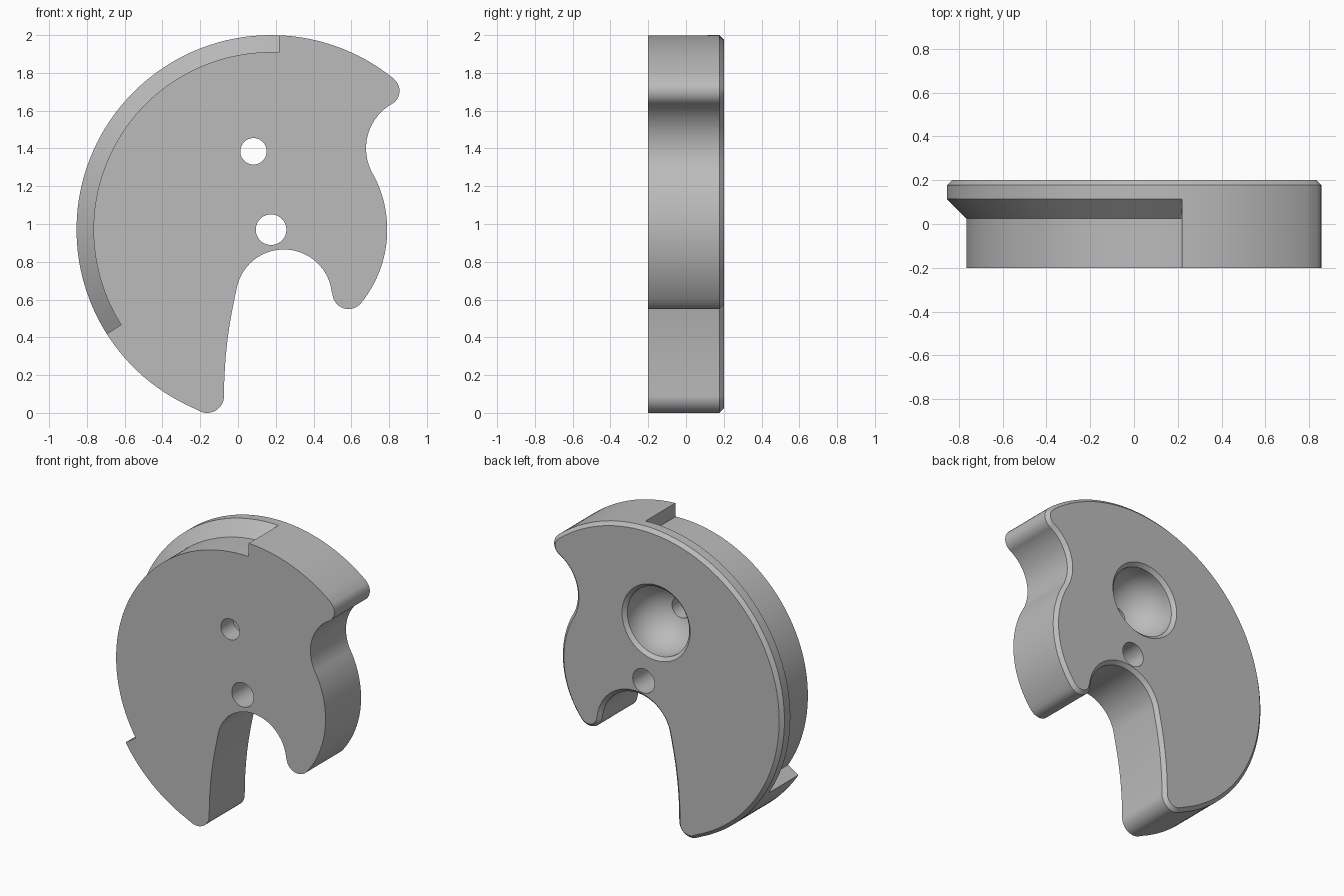
import bpy, bmesh
from math import cos, sin, radians, pi

if "Cube" in bpy.data.objects:
    bpy.data.objects.remove(bpy.data.objects["Cube"])

FRONT, BACK, CHAMFER = -0.2, 0.2, 0.023
PIVOT = (0.175, 0.97)

grey = bpy.data.materials.new("plain grey")
grey.use_nodes = True
grey.diffuse_color = (0.5, 0.5, 0.5, 1)
grey.node_tree.nodes["Principled BSDF"].inputs["Base Color"].default_value = (0.5, 0.5, 0.5, 1)


def finish(bm, name):
    bmesh.ops.remove_doubles(bm, verts=bm.verts, dist=1e-5)
    bmesh.ops.recalc_face_normals(bm, faces=bm.faces)
    mesh = bpy.data.meshes.new(name)
    bm.to_mesh(mesh)
    bm.free()
    mesh.materials.append(grey)
    ob = bpy.data.objects.new(name, mesh)
    bpy.context.collection.objects.link(ob)
    return ob


def skin(bm, rings, closed):
    """Join neighbouring rings of vertices with quads."""
    for a, b in zip(rings, rings[1:]):
        n = len(a)
        for i in range(n if closed else n - 1):
            j = (i + 1) % n
            bm.faces.new((a[i], a[j], b[j], b[i]))


# Outline of the cam: tangent arcs (centre, radius, start, end, bulge sign)
ARCS = [
    (PIVOT, 1.03, 50.8, 248.9, 1),             # large rim
    ((-0.164, 0.09), 0.09, 248.9, 360, 1),     # lower tip
    ((2.331, 0.09), 2.405, 180, 166, -1),      # long side of the notch
    ((0.243, 0.61), 0.255, 166, 4.2, -1),      # top of the notch
    ((0.585, 0.635), 0.085, 184.2, 320.7, 1),  # tip beside the notch
    (PIVOT, 0.615, -39.3, 29, 1),              # small rim
    ((0.95, 1.4), 0.272, 209, 119.9, -1),      # hollow under the hook
    ((0.775, 1.705), 0.08, -60.1, 50.8, 1),    # hook tip
]


def outline(inset):
    pts = []
    for (cx, cz), r, a0, a1, sign in ARCS:
        r -= sign * inset
        n = max(8, int(abs(a1 - a0) / 2.5))
        for i in range(n):
            a = radians(a0 + (a1 - a0) * i / n)
            pts.append((cx + r * cos(a), cz + r * sin(a)))
    return pts


def cam_body():
    bm = bmesh.new()
    levels = [(FRONT, 0), (BACK - CHAMFER, 0), (BACK, CHAMFER)]
    rings = [[bm.verts.new((x, y, z)) for x, z in outline(inset)] for y, inset in levels]
    skin(bm, rings, True)
    bm.faces.new(rings[0])
    bm.faces.new(rings[-1])
    return finish(bm, "cam_plate")


def lathe(name, centre, profile, a0=0, a1=360, steps=64):
    """Turn (radius, y) points about a y axis; part turns get end caps."""
    bm = bmesh.new()
    sector = a1 - a0 < 360
    rings = []
    for i in range(steps + 1):
        a = radians(a0 + (a1 - a0) * i / steps)
        rings.append([bm.verts.new((centre[0] + r * cos(a), y, centre[1] + r * sin(a)))
                      for r, y in profile])
    if sector:
        skin(bm, rings, True)
        bm.faces.new(rings[0])
        bm.faces.new(rings[-1])
    else:
        bmesh.ops.remove_doubles(bm, verts=bm.verts, dist=1e-5)
        bm.free()
        bm = bmesh.new()
        rings = []
        for i in range(steps):
            a = 2 * pi * i / steps
            rings.append([bm.verts.new((centre[0] + r * cos(a), y, centre[1] + r * sin(a)))
                          for r, y in profile])
        rings.append(rings[0])
        for a, b in zip(rings, rings[1:]):
            for k in range(len(profile) - 1):
                bm.faces.new((a[k], a[k + 1], b[k + 1], b[k]))
        bmesh.ops.dissolve_degenerate(bm, dist=1e-5, edges=bm.edges)
    return finish(bm, name)


def drill(r):
    return [(0, -0.4), (r, -0.4), (r, 0.4), (0, 0.4)]


plate = cam_body()

# Round-bottomed pocket in the back, with a bevelled mouth
POCKET_R, POCKET_Y = 0.23, 0.15
bowl = [(POCKET_R * sin(pi / 2 * i / 20), POCKET_Y - POCKET_R * cos(pi / 2 * i / 20))
        for i in range(21)]
bowl += [(POCKET_R, BACK - CHAMFER), (POCKET_R + 2 * CHAMFER, BACK + CHAMFER), (0, BACK + CHAMFER)]

cutters = [
    # Undercut step along the front of the large rim
    lathe("rim_step_cutter", PIVOT,
          [(0.94, -0.3), (0.94, 0.025), (1.05, 0.135), (1.05, -0.3)], 87.5, 212.4, 80),
    lathe("pocket_cutter", (0.082, 1.385), bowl),
    lathe("upper_hole_cutter", (0.082, 1.385), drill(0.07), steps=48),
    lathe("pivot_hole_cutter", PIVOT, drill(0.081), steps=48),
]

bpy.ops.object.select_all(action="DESELECT")
bpy.context.view_layer.objects.active = plate
plate.select_set(True)
for cutter in cutters:
    cutter.hide_render = True
    mod = plate.modifiers.new(cutter.name, "BOOLEAN")
    mod.operation, mod.solver, mod.object = "DIFFERENCE", "EXACT", cutter
    bpy.ops.object.modifier_apply(modifier=mod.name)
    bpy.data.objects.remove(cutter)

bpy.ops.object.shade_smooth_by_angle(angle=radians(25))
